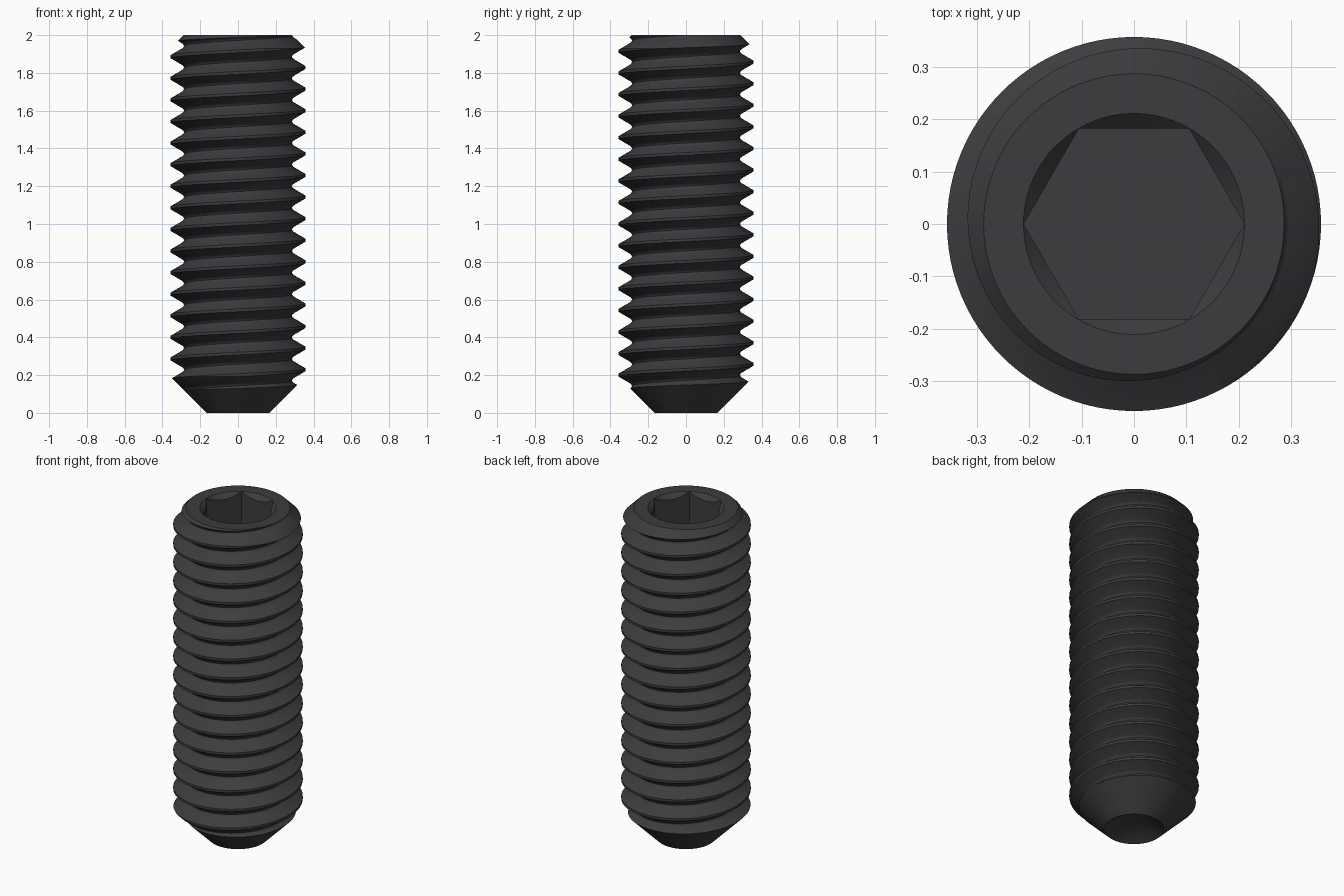
import bpy, bmesh, math

if "Cube" in bpy.data.objects:
    bpy.data.objects.remove(bpy.data.objects["Cube"])

N = 96               # segments per turn
PITCH = 2 * 0.8 / 14
TURNS = 21
# thread profile over one pitch: (fraction of pitch, radius)
PROFILE = [(-0.0625, 0.357), (0.0625, 0.357), (0.375, 0.296), (0.43, 0.289),
           (0.5, 0.286), (0.57, 0.289), (0.625, 0.296)]


def finish(name, bm):
    bmesh.ops.recalc_face_normals(bm, faces=bm.faces[:])
    me = bpy.data.meshes.new(name)
    bm.to_mesh(me)
    bm.free()
    ob = bpy.data.objects.new(name, me)
    bpy.context.collection.objects.link(ob)
    return ob


def helix_rod(name):
    bm = bmesh.new()
    K = len(PROFILE)
    grid = []
    for i in range(N * TURNS + 1):
        a = 2 * math.pi * i / N
        z0 = (i / N - 2) * PITCH
        grid.append([bm.verts.new((r * math.cos(a), r * math.sin(a), z0 + f * PITCH))
                     for f, r in PROFILE])

    def v(i, k):
        return grid[i][k] if k < K else grid[i + N][0]
    for i in range(N * (TURNS - 1)):
        for k in range(K):
            bm.faces.new((v(i, k), v(i + 1, k), v(i + 1, k + 1), v(i, k + 1)))
    # close both ends with fans
    loose = [x for x in bm.verts if not x.link_faces]
    bmesh.ops.delete(bm, geom=loose, context='VERTS')
    open_edges = [e for e in bm.edges if e.is_boundary]
    low = bm.verts.new((0, 0, -2 * PITCH))
    high = bm.verts.new((0, 0, (TURNS - 2.5) * PITCH))
    for e in open_edges:
        bm.faces.new((e.verts[0], e.verts[1], low if e.verts[0].co.z < 1 else high))
    return finish(name, bm)


def lathe(name, pts, n=N, turn=0.0):
    """Revolve a profile that starts and ends on the z axis."""
    bm = bmesh.new()
    rings = []
    for r, z in pts:
        if r == 0:
            rings.append([bm.verts.new((0, 0, z))] * n)
        else:
            rings.append([bm.verts.new((r * math.cos(turn + 2 * math.pi * j / n),
                                        r * math.sin(turn + 2 * math.pi * j / n), z))
                          for j in range(n)])
    for a, b in zip(rings, rings[1:]):
        for j in range(n):
            q = (a[j], a[(j + 1) % n], b[(j + 1) % n], b[j])
            bm.faces.new(list(dict.fromkeys(q)))
    return finish(name, bm)


def boolean(ob, tool, op):
    tool.hide_render = True
    m = ob.modifiers.new(op, 'BOOLEAN')
    m.operation, m.object, m.solver = op, tool, 'EXACT'
    bpy.context.view_layer.objects.active = ob
    bpy.ops.object.modifier_apply(modifier=m.name)
    bpy.data.objects.remove(tool)


# threaded body
screw = helix_rod("set_screw")

# trim to chamfered top, conical point and hollow cup end
boolean(screw, lathe("end_trim", [(0, 0.095), (0.165, 0), (0.5, 0.335), (0.5, 1.787),
                                  (0.287, 2.0), (0, 2.0)], turn=0.01), 'INTERSECT')

# hex socket and its countersink
boolean(screw, lathe("socket_cutter", [(0, 1.57), (0.2105, 1.57), (0.2105, 2.2), (0, 2.2)], 6),
        'DIFFERENCE')
boolean(screw, lathe("countersink_cutter", [(0, 1.79), (0.231, 2.02), (0, 2.02)], turn=0.02),
        'DIFFERENCE')

# dark steel finish
mat = bpy.data.materials.new("black_steel")
mat.diffuse_color = (0.045, 0.046, 0.05, 1)
mat.use_nodes = True
mat.node_tree.nodes["Principled BSDF"].inputs["Base Color"].default_value = mat.diffuse_color
screw.data.materials.clear()
screw.data.materials.append(mat)
bpy.ops.object.select_all(action='DESELECT')
screw.select_set(True)
bpy.context.view_layer.objects.active = screw
bpy.ops.object.shade_smooth_by_angle(angle=math.radians(35))
